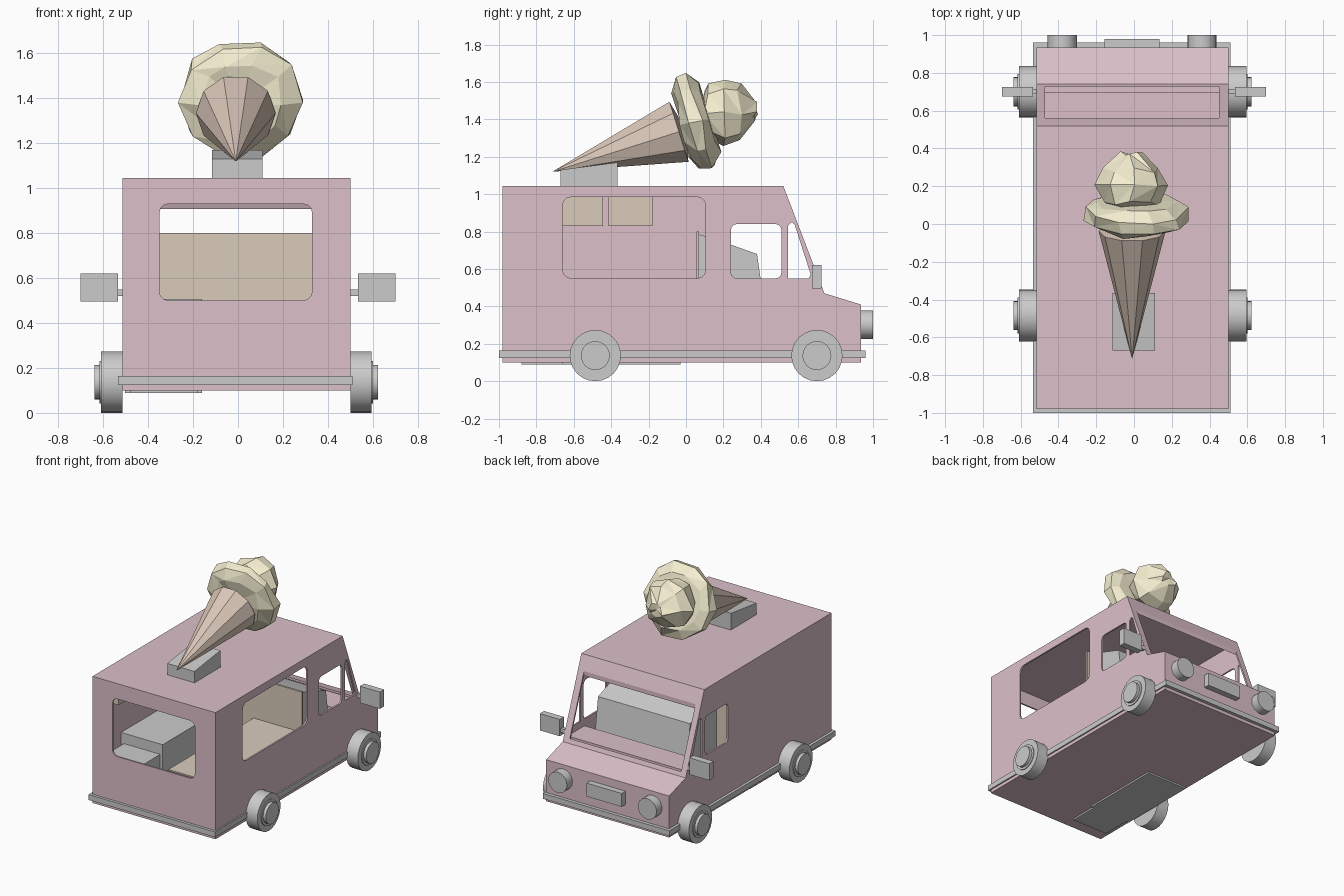
import bpy, bmesh, math, random
from mathutils import Vector, Matrix

if "Cube" in bpy.data.objects:
    bpy.data.objects.remove(bpy.data.objects["Cube"])

random.seed(4)


def material(name, rgb):
    m = bpy.data.materials.new(name)
    m.diffuse_color = (*rgb, 1)
    m.use_nodes = True
    m.node_tree.nodes["Principled BSDF"].inputs["Base Color"].default_value = m.diffuse_color
    return m


PINK = material("pink_paint", (0.72, 0.53, 0.59))
TAN = material("tan_wood", (0.70, 0.60, 0.50))
WAFER = material("wafer", (0.70, 0.57, 0.48))
CREAM = material("cream", (0.92, 0.87, 0.64))


def finish(name, bm, mat=None):
    bmesh.ops.recalc_face_normals(bm, faces=bm.faces)
    me = bpy.data.meshes.new(name)
    bm.to_mesh(me)
    bm.free()
    ob = bpy.data.objects.new(name, me)
    bpy.context.collection.objects.link(ob)
    if mat:
        me.materials.append(mat)
    return ob


def prism(name, pts, lo, hi, axis="x", mat=None):
    """Extrude a (y,z) profile along x, or an (x,z) profile along y."""
    bm = bmesh.new()
    put = (lambda p, d: (d, *p)) if axis == "x" else (lambda p, d: (p[0], d, p[1]))
    a = [bm.verts.new(put(p, lo)) for p in pts]
    b = [bm.verts.new(put(p, hi)) for p in pts]
    bm.faces.new(a)
    bm.faces.new(b)
    for i in range(len(pts)):
        j = (i + 1) % len(pts)
        bm.faces.new((a[i], a[j], b[j], b[i]))
    return finish(name, bm, mat)


def box(name, x0, x1, y0, y1, z0, z1, mat=None):
    return prism(name, [(y0, z0), (y1, z0), (y1, z1), (y0, z1)], x0, x1, "x", mat)


def rounded(u0, u1, v0, v1, r):
    pts = []
    for k, (u, v) in enumerate([(u1 - r, v1 - r), (u0 + r, v1 - r), (u0 + r, v0 + r), (u1 - r, v0 + r)]):
        for s in range(4):
            t = math.radians(90 * k + 30 * s)
            pts.append((u + r * math.cos(t), v + r * math.sin(t)))
    return pts


def cylinder(name, start, axis, radius, length, sides=24):
    bm = bmesh.new()
    d = Vector(axis)
    m = Matrix.Translation(Vector(start) + d * length / 2) @ d.to_track_quat("Z", "Y").to_matrix().to_4x4()
    bmesh.ops.create_cone(bm, cap_ends=True, segments=sides, radius1=radius, radius2=radius, depth=length, matrix=m)
    ob = finish(name, bm)
    for p in ob.data.polygons:
        p.use_smooth = len(p.vertices) == 4
    ob.data.set_sharp_from_angle(angle=math.radians(35))
    return ob


def cut(target, cutter):
    mod = target.modifiers.new("cut", "BOOLEAN")
    mod.operation, mod.solver, mod.object = "DIFFERENCE", "EXACT", cutter
    bpy.context.view_layer.objects.active = target
    bpy.ops.object.modifier_apply(modifier=mod.name)
    bpy.data.objects.remove(cutter)


# Body shell with its window openings
XL, XR = -0.515, 0.5
body = prism("van_body", [(-0.98, 0.1), (0.935, 0.1), (0.935, 0.41), (0.74, 0.47), (0.52, 1.045), (-0.98, 1.045)],
             XL, XR, "x", PINK)
cut(body, prism("hollow", [(-0.968, 0.112), (0.923, 0.112), (0.923, 0.4), (0.731, 0.46), (0.512, 1.033),
                           (-0.968, 1.033)], XL + 0.012, XR - 0.012))
cut(body, prism("rear_opening", rounded(-0.35, 0.33, 0.5, 0.93, 0.04), -1.2, -0.9, "y"))
cut(body, prism("serving_opening", rounded(-0.66, 0.105, 0.55, 0.985, 0.045), 0.3, 0.8))
cut(body, prism("door_openings", rounded(0.24, 0.51, 0.55, 0.84, 0.03), -0.8, 0.8))
cut(body, prism("quarter_openings", [(0.545, 0.55), (0.655, 0.55), (0.667, 0.57), (0.58, 0.84),
                                     (0.565, 0.85), (0.545, 0.83)], -0.8, 0.8))
cut(body, box("windscreen_opening", -0.47, 0.45, 0.56, 0.728, 0.45, 1.0))

# Grey skirt around the base
for tag, b in {"rear": (-0.535, 0.51, -1.0, -0.98), "front": (-0.535, 0.51, 0.935, 0.96),
               "left": (-0.535, XL, -0.98, 0.935), "right": (XR, 0.51, -0.98, 0.935)}.items():
    box("skirt_" + tag, *b, 0.125, 0.165)

# Wheels and mirrors on both sides
for side, s, x in (("left", -1, XL), ("right", 1, XR)):
    for end, y in (("rear", -0.485), ("front", 0.7)):
        n = f"{side}_{end}_"
        cylinder(n + "tyre", (x, y, 0.137), (s, 0, 0), 0.137, 0.095)
        cylinder(n + "rim", (x, y, 0.137), (s, 0, 0), 0.095, 0.101)
        cylinder(n + "hub", (x, y, 0.137), (s, 0, 0), 0.077, 0.123)
    box(side + "_mirror", *sorted((s * 0.535, s * 0.7)), 0.675, 0.725, 0.495, 0.62)
    box(side + "_mirror_arm", *sorted((x, s * 0.54)), 0.69, 0.715, 0.52, 0.55)

# Headlights and grille on the nose
for side, x in (("left", -0.38), ("right", 0.36)):
    cylinder(side + "_headlight", (x, 0.93, 0.302), (0, 1, 0), 0.077, 0.07, 20)
box("grille", -0.155, 0.135, 0.93, 0.98, 0.25, 0.35)

# Interior: bulkhead, counter, cupboards, freezers, seat, dashboard
box("bulkhead", XL + 0.012, XR - 0.012, 0.055, 0.07, 0.112, 0.8, TAN)
box("serving_counter", 0.09, XR - 0.012, -0.95, 0.055, 0.112, 0.5, TAN)
box("rear_wall_cupboard", -0.503, -0.37, -0.88, -0.445, 0.83, 1.033, TAN)
box("front_wall_cupboard", -0.503, -0.37, -0.415, -0.18, 0.83, 1.033, TAN)
box("large_freezer", -0.503, -0.16, -0.66, -0.03, 0.088, 0.507)
box("small_freezer", -0.48, -0.18, -0.88, -0.66, 0.088, 0.43)
prism("cab_seat", [(0.07, 0.112), (0.46, 0.112), (0.38, 0.68), (0.24, 0.73), (0.07, 0.785)], -0.3, 0.46)
box("dashboard", -0.503, 0.488, 0.5, 0.7, 0.4, 0.5, PINK)

# Stand for the roof ornament
prism("ornament_stand", [(-0.67, 1.045), (-0.365, 1.045), (-0.365, 1.17), (-0.67, 1.13)], -0.115, 0.11)


def lathe(name, rings, sides, mat, origin, pitch, jitter=0.0):
    """Faceted revolved shape of (distance, radius) rings, pitched up from +y."""
    bm = bmesh.new()
    loops = []
    for d, r in rings:
        n = sides if r > 0 else 1
        loops.append([bm.verts.new((r * math.cos(2 * math.pi * i / n), d, r * math.sin(2 * math.pi * i / n)))
                      for i in range(n)])
    for a, b in zip(loops, loops[1:]):
        for i in range(sides):
            j = (i + 1) % sides
            quad = [a[i % len(a)], a[j % len(a)], b[j % len(b)], b[i % len(b)]]
            bm.faces.new(list(dict.fromkeys(quad)))
    if jitter:
        bmesh.ops.triangulate(bm, faces=bm.faces)
        for v in bm.verts:
            v.co += Vector([random.uniform(-jitter, jitter) for _ in range(3)])
    bm.transform(Matrix.Translation(origin) @ Matrix.Rotation(math.radians(pitch), 4, "X"))
    return finish(name, bm, mat)


# Ice cream cone lying on the roof
lathe("wafer_cone", [(0, 0), (0.71, 0.177), (0.75, 0)], 10, WAFER, (-0.01, -0.715, 1.12), 17.5)
lathe("lower_scoop", [(-0.06, 0), (-0.07, 0.19), (-0.035, 0.265), (0.03, 0.275), (0.08, 0.21), (0.09, 0)],
      10, CREAM, (0.012, 0.045, 1.395), 15, 0.016)
lathe("upper_scoop", [(-0.13, 0), (-0.09, 0.15), (0.0, 0.185), (0.09, 0.15), (0.175, 0.06), (0.18, 0)],
      8, CREAM, (-0.01, 0.195, 1.44), 0, 0.016)
